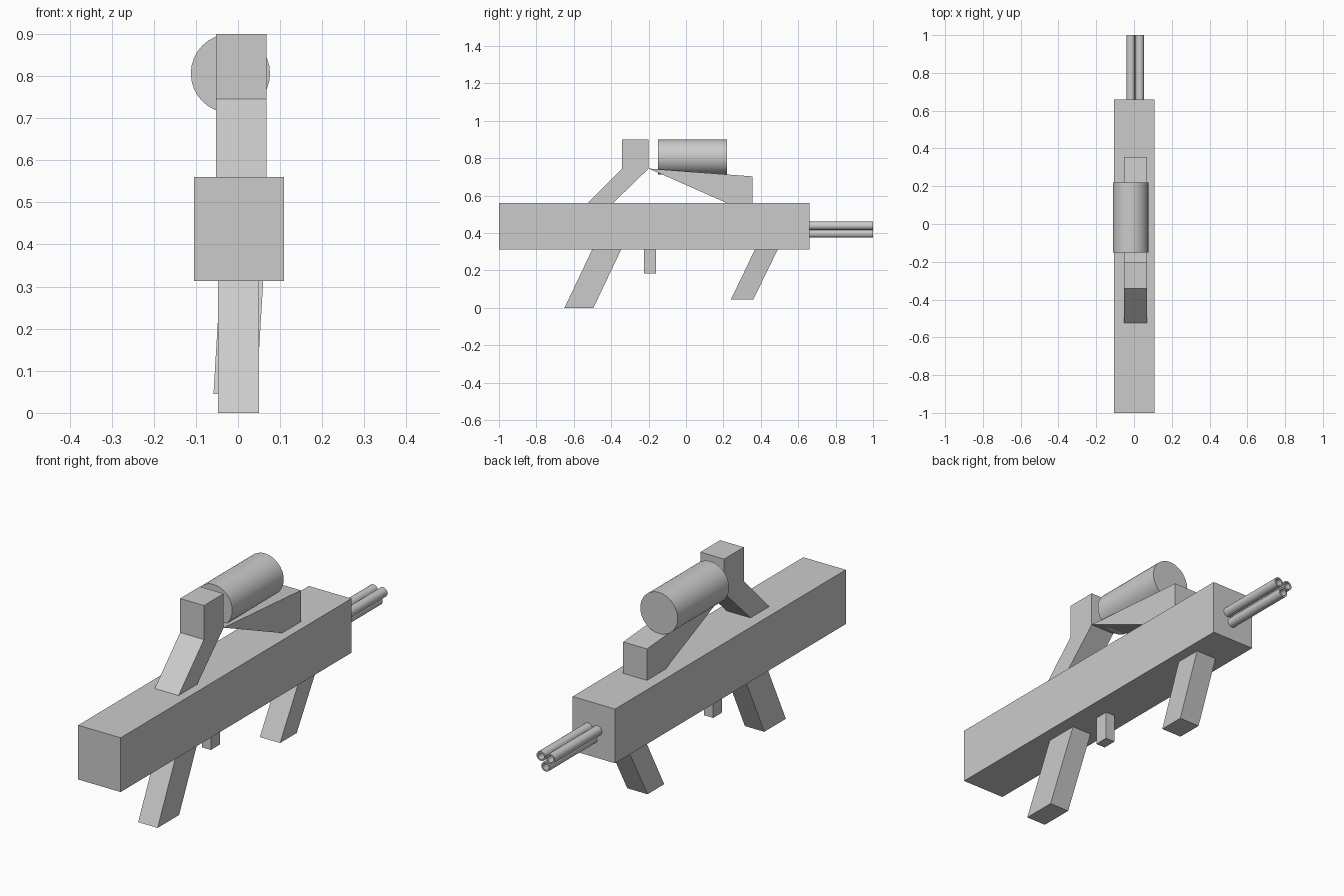
import bpy, bmesh, math
from mathutils import Matrix, Vector

cube = bpy.data.objects.get("Cube")
if cube:
    bpy.data.objects.remove(cube, do_unlink=True)

# One flat grey for everything
GREY = (0.6, 0.6, 0.6, 1)
grey = bpy.data.materials.new("plain grey")
grey.use_nodes = True
grey.diffuse_color = GREY
grey.node_tree.nodes["Principled BSDF"].inputs["Base Color"].default_value = GREY


def finish(name, bm):
    bmesh.ops.recalc_face_normals(bm, faces=bm.faces[:])
    mesh = bpy.data.meshes.new(name)
    bm.to_mesh(mesh)
    bm.free()
    mesh.materials.append(grey)
    obj = bpy.data.objects.new(name, mesh)
    bpy.context.collection.objects.link(obj)
    return obj


def slab(name, profile, x0, x1, lean=0.0):
    """Side profile (y, z) extruded across x; lean shifts x per unit of height."""
    bm = bmesh.new()
    top = max(z for y, z in profile)
    face = bm.faces.new([bm.verts.new((x0 + lean * (z - top), y, z)) for y, z in profile])
    new = bmesh.ops.extrude_face_region(bm, geom=[face])["geom"]
    verts = [v for v in new if isinstance(v, bmesh.types.BMVert)]
    bmesh.ops.translate(bm, verts=verts, vec=(x1 - x0, 0, 0))
    return finish(name, bm)


def block(name, x0, x1, y0, y1, z0, z1):
    return slab(name, [(y0, z0), (y1, z0), (y1, z1), (y0, z1)], x0, x1)


def smooth(obj):
    bpy.ops.object.select_all(action="DESELECT")
    obj.select_set(True)
    bpy.context.view_layer.objects.active = obj
    bpy.ops.object.shade_smooth_by_angle(angle=math.radians(35))


def rod(name, x, z, radius, y0, y1, bore=0.0, sides=32):
    """Cylinder along y, optionally hollow."""
    bm = bmesh.new()
    bmesh.ops.create_cone(bm, cap_ends=True, segments=sides, radius1=radius,
                          radius2=radius, depth=y1 - y0)
    if bore:
        # Inset the muzzle cap and sink it to the root
        cap = max(bm.faces, key=lambda f: f.calc_center_median().z)
        bmesh.ops.inset_region(bm, faces=[cap], thickness=radius - bore)
        new = bmesh.ops.extrude_discrete_faces(bm, faces=[cap])["faces"]
        bmesh.ops.translate(bm, verts=new[0].verts[:], vec=(0, 0, -0.9 * (y1 - y0)))
    bmesh.ops.transform(bm, verts=bm.verts[:], matrix=Matrix.Translation(
        Vector((x, (y0 + y1) / 2, z))) @ Matrix.Rotation(-math.pi / 2, 4, "X"))
    smooth(finish(name, bm))


# Main body
block("body", -0.105, 0.109, -1, 0.66, 0.313, 0.56)

# Raised supports on top
slab("upright_support", [(-0.525, 0.56), (-0.39, 0.56), (-0.2, 0.745), (-0.2, 0.9),
                         (-0.342, 0.9), (-0.342, 0.745)], -0.052, 0.068)
slab("wedge_support", [(-0.2, 0.745), (0.22, 0.56), (0.355, 0.56), (0.355, 0.703)],
     -0.052, 0.068)

# Drum resting on the wedge
rod("top_cylinder", -0.018, 0.806, 0.094, -0.15, 0.22)

# Legs and the small peg between them
slab("front_leg", [(-0.65, 0), (-0.495, 0), (-0.345, 0.315), (-0.5, 0.315)], -0.048, 0.05)
slab("rear_leg", [(0.24, 0.045), (0.36, 0.045), (0.492, 0.315), (0.37, 0.315)],
     -0.042, 0.06, lean=0.06)
block("peg", -0.025, 0.021, -0.225, -0.16, 0.185, 0.315)

# Cluster of three hollow tubes
for side, x, z in (("left", 0.031, 0.439), ("right", -0.017, 0.439), ("lower", 0.007, 0.397)):
    rod(side + "_tube", x, z, 0.022, 0.65, 1, bore=0.015, sides=24)
